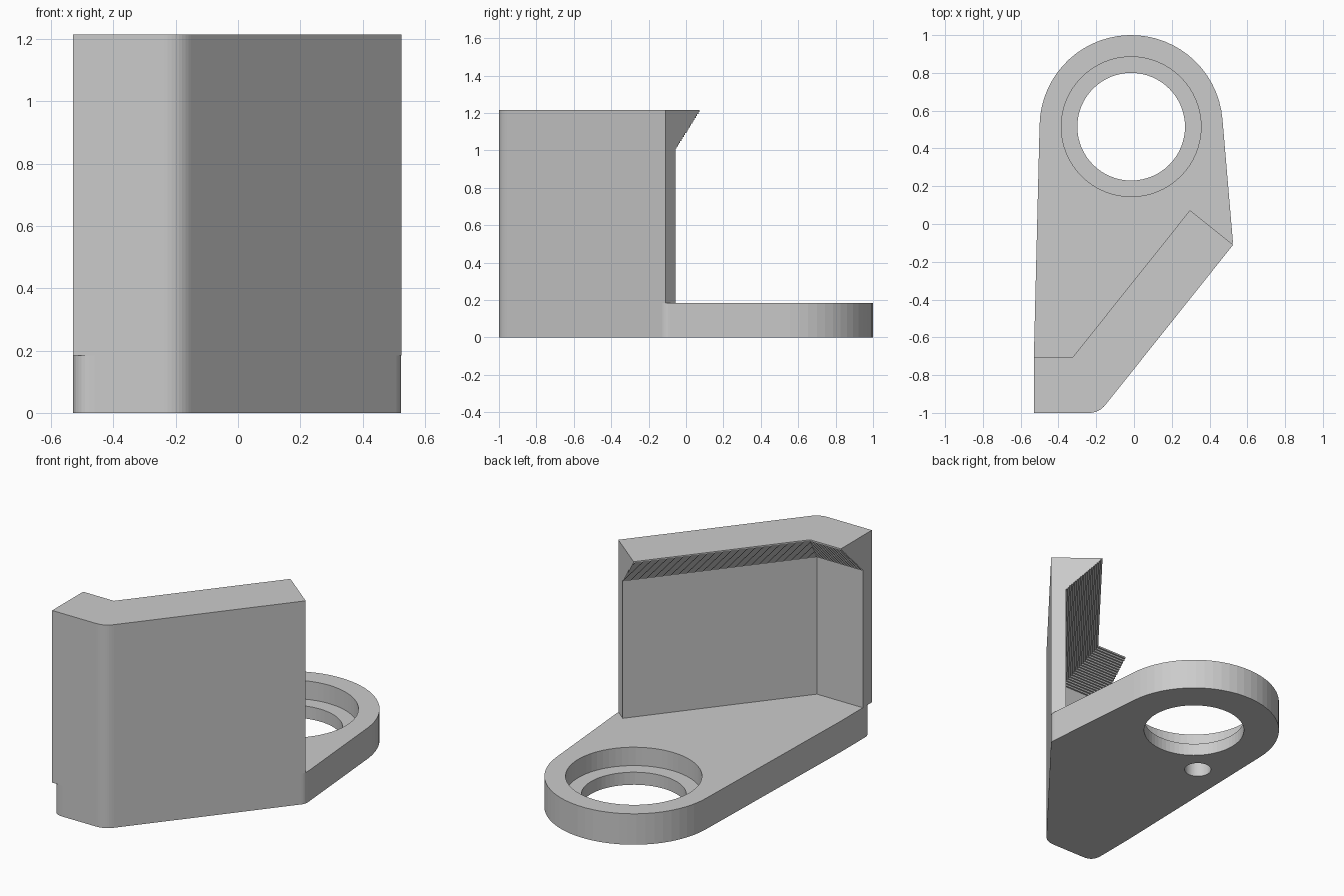
import bpy, bmesh, math
from mathutils import Vector

cube = bpy.data.objects.get("Cube")
if cube:
    bpy.data.objects.remove(cube, do_unlink=True)

grey = bpy.data.materials.new("plain_grey")
grey.use_nodes = True
grey.diffuse_color = (0.6, 0.6, 0.6, 1)
grey.node_tree.nodes["Principled BSDF"].inputs["Base Color"].default_value = (0.6, 0.6, 0.6, 1)

PLATE_TOP, TOP = 0.185, 1.215
LEFT, FRONT = -0.53, -1.0
RING = Vector((-0.015, 0.515))            # centre of the bearing eye
WALL_END = Vector((0.525, -0.11))         # outer corner of the slanted wall
FRONT_LEFT = Vector((LEFT, FRONT))
BEND = Vector((-0.185, FRONT))            # where the two outer walls meet
ALONG = (WALL_END - BEND).normalized()
INWARD = Vector((-ALONG.y, ALONG.x))


def rounded(corner, before, after, reach, steps=8):
    """Points of a rounded corner."""
    a = corner + (before - corner).normalized() * reach
    b = corner + (after - corner).normalized() * reach
    return [a * (1 - t) ** 2 + corner * 2 * t * (1 - t) + b * t * t
            for t in (i / steps for i in range(steps + 1))]


def arc(centre, radius, start, end, steps):
    angles = [math.radians(start + (end - start) * i / steps) for i in range(steps + 1)]
    return [centre + radius * Vector((math.cos(a), math.sin(a))) for a in angles]


def loft(name, levels):
    """Solid through a list of (height, outline) levels."""
    bm = bmesh.new()
    rings = [[bm.verts.new((p.x, p.y, z)) for p in outline] for z, outline in levels]
    bm.faces.new(rings[0][::-1])
    bm.faces.new(rings[-1])
    for low, high in zip(rings, rings[1:]):
        for i in range(len(low)):
            j = (i + 1) % len(low)
            bm.faces.new((low[i], low[j], high[j], high[i]))
    # flat steps leave empty faces on the outer side
    empty = [f for f in bm.faces if f.calc_area() < 1e-7]
    bmesh.ops.delete(bm, geom=empty, context='FACES')
    bmesh.ops.remove_doubles(bm, verts=bm.verts, dist=1e-5)
    mesh = bpy.data.meshes.new(name)
    bm.to_mesh(mesh)
    bm.free()
    mesh.materials.append(grey)
    obj = bpy.data.objects.new(name, mesh)
    bpy.context.collection.objects.link(obj)
    return obj


def drill(target, centre, radius, bottom, top):
    """Cut a round hole and discard the cutter."""
    circle = arc(centre, radius, 0, 360, 64)[:-1]
    cutter = loft("hole_cutter", [(bottom, circle), (top, circle)])
    cutter.hide_render = True
    mod = target.modifiers.new("hole", 'BOOLEAN')
    mod.operation, mod.solver, mod.object = 'DIFFERENCE', 'EXACT', cutter
    bpy.context.view_layer.objects.active = target
    bpy.ops.object.modifier_apply(modifier=mod.name)
    bpy.data.objects.remove(cutter, do_unlink=True)


# Base plate with a round eye at the back
eye = arc(RING, 0.485, 5, 179, 30)
outer_bend = rounded(BEND, FRONT_LEFT, WALL_END, 0.055)
left_edge = Vector((LEFT, -0.7))
outline = (eye + [left_edge]
           + rounded(FRONT_LEFT, left_edge, BEND, 0.07)
           + outer_bend
           + rounded(WALL_END, BEND, eye[0], 0.025, 4))
plate = loft("base_plate", [(0, outline), (PLATE_TOP, outline)])
drill(plate, RING, 0.285, -0.1, 0.3)          # through hole
drill(plate, RING, 0.37, 0.075, 0.3)          # bearing seat
drill(plate, Vector((-0.32, 0.185)), 0.075, -0.1, 0.1)   # blind hole underneath


def wall_outline(thickness):
    end = WALL_END + INWARD * thickness
    y = FRONT + thickness
    corner = end + ALONG * ((y - end.y) / ALONG.y)
    return [FRONT_LEFT] + outer_bend + [WALL_END, end, corner, Vector((LEFT, y))]


# Bent wall whose top lip overhangs inward in fine steps
THIN, THICK, LIP, STEPS = 0.085, 0.293, 1.01, 20
levels = [(PLATE_TOP, wall_outline(THIN))]
for i in range(STEPS):
    z = LIP + (TOP - LIP) * i / STEPS
    levels.append((z, wall_outline(THIN + (THICK - THIN) * i / STEPS)))
    levels.append((z, wall_outline(THIN + (THICK - THIN) * (i + 1) / STEPS)))
levels.append((TOP, wall_outline(THICK)))
loft("bent_wall", levels)
